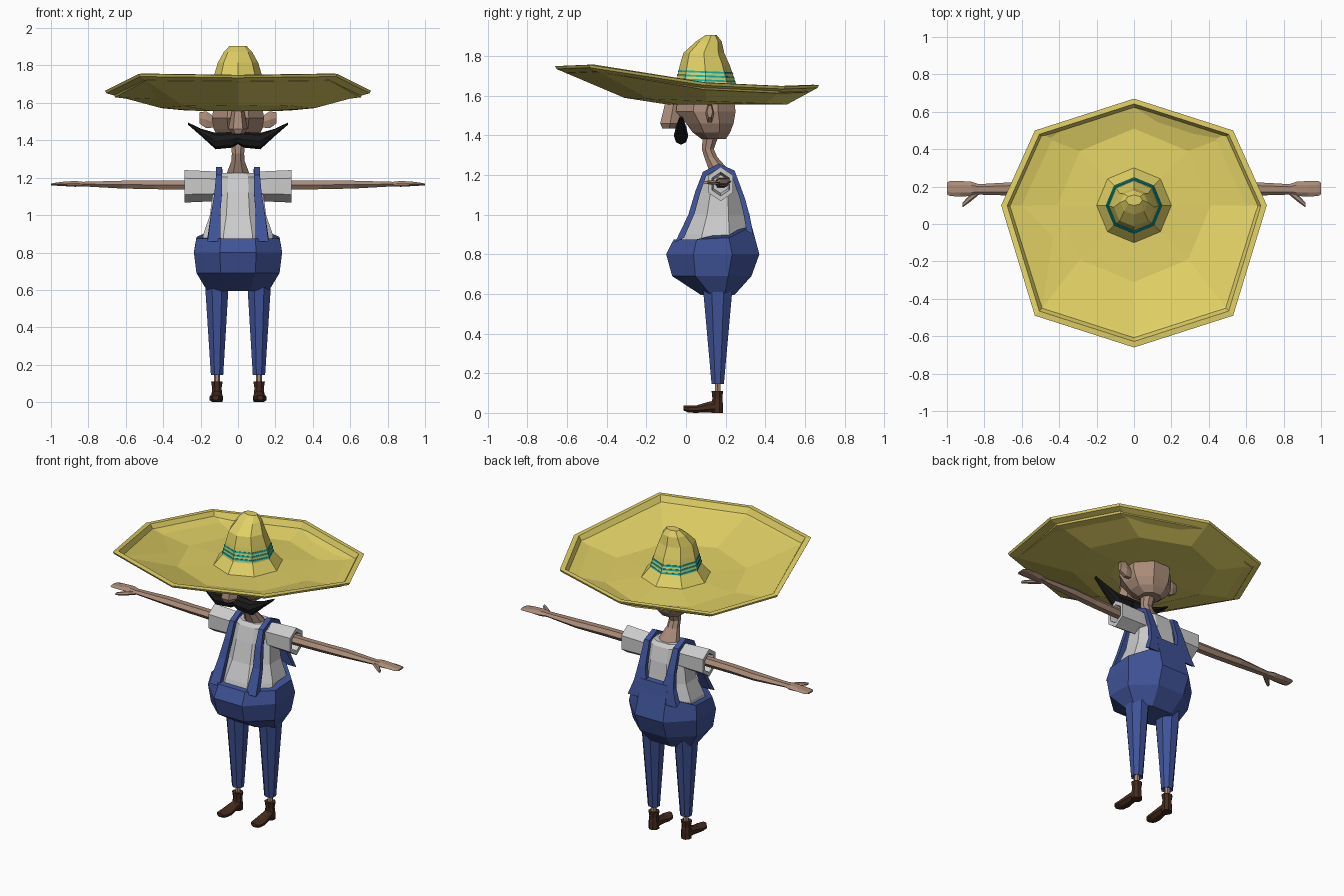
import bpy, bmesh
from math import pi, sin, cos


def material(name, rgb):
    m = bpy.data.materials.new(name)
    m.diffuse_color = (*rgb, 1)
    return m


STRAW = material("straw", (0.75, 0.63, 0.13))
TEAL = material("teal", (0.0, 0.5, 0.5))
DENIM = material("denim", (0.05, 0.085, 0.31))
SKIN = material("skin", (0.40, 0.26, 0.19))
LEATHER = material("leather", (0.06, 0.025, 0.013))
BLACK = material("black", (0.01, 0.01, 0.01))


def ring(axis, c, a, b, n=8, flat=False):
    """n-gon across an axis; flat puts faces (not corners) on the main axes."""
    off = pi / n if flat else 0
    k = 1 / cos(pi / n) if flat else 1
    pts = []
    for i in range(n):
        t = 2 * pi * i / n + off
        u, v = a * k * cos(t), b * k * sin(t)
        d = {"x": (0, u, v), "y": (u, 0, v), "z": (u, v, 0)}[axis]
        pts.append(tuple(c[j] + d[j] for j in range(3)))
    return pts


def loft(name, rings, mat=None, mirror=False, caps=(True, True)):
    bm = bmesh.new()
    vs = [[bm.verts.new(p) for p in r] for r in rings]
    n = len(vs[0])
    for r, s in zip(vs, vs[1:]):
        for i in range(n):
            j = (i + 1) % n
            bm.faces.new((r[i], r[j], s[j], s[i]))
    if caps[0]:
        bm.faces.new(vs[0][::-1])
    if caps[1]:
        bm.faces.new(vs[-1])
    bmesh.ops.recalc_face_normals(bm, faces=bm.faces)
    me = bpy.data.meshes.new(name)
    bm.to_mesh(me)
    bm.free()
    ob = bpy.data.objects.new(name, me)
    bpy.context.collection.objects.link(ob)
    if mat:
        me.materials.append(mat)
    if mirror:
        ob.modifiers.new("mirror", "MIRROR")
    return ob


# Hat: brim underside, rim lip, brim top and crown in one skin
half = [(0.71, 0.1, 1.665), (0.53, 0.5, 1.647), (0, 0.67, 1.653),
        (0, -0.66, 1.748), (0.53, -0.49, 1.755)]
rim_pts = half[:3] + [(-0.53, 0.5, 1.647), (-0.71, 0.1, 1.665),
                      (-0.53, -0.49, 1.755)] + half[3:]


def rim(s, dz):
    return [(x * s, 0.05 + (y - 0.05) * s, z + dz) for x, y, z in rim_pts]


def middle(dz):
    return [(x, y, z - 0.04 * (y - 0.1) + dz)
            for x, y, z in ring("z", (0, 0.1, 1.572), 0.41, 0.41)]


crown = [(0.10, 1.605, 0.20, 0.20), (0.10, 1.665, 0.15, 0.15),
         (0.095, 1.75, 0.127, 0.127), (0.09, 1.815, 0.108, 0.103),
         (0.115, 1.873, 0.075, 0.065), (0.127, 1.905, 0.045, 0.028)]
loft("hat",
     [ring("z", (0, 0.1, 1.556), 0.2, 0.2), middle(0), rim(0.99, -0.014), rim(1, 0),
      rim(0.955, 0.002), rim(0.925, -0.035), middle(0.028)]
     + [ring("z", (0, y, z), a, b) for y, z, a, b in crown], STRAW)

# Hat bands
for i in range(3):
    z = 1.672 + 0.021 * i
    r = 0.153 - (z - 1.665) * 0.27
    loft("hat_band", [[(x, y, h - 0.04 * (y - 0.1)) for x, y, h in ring("z", (0, 0.099, z + d), q, q)]
                      for d, q in ((0, r - 0.01), (0, r), (0.009, r - 0.002), (0.009, r - 0.012))],
         TEAL, caps=(False, False))

# Head, nose, ears, neck
loft("head", [ring("z", (0, y, z), a, b, 8, True) for y, z, a, b in (
    (0.14, 1.38, 0.06, 0.06), (0.128, 1.415, 0.105, 0.095), (0.12, 1.46, 0.13, 0.12),
    (0.10, 1.52, 0.14, 0.15), (0.10, 1.60, 0.125, 0.14))], SKIN)
loft("nose", [ring("z", (0, y, z), a, b, 6) for y, z, a, b in (
    (-0.085, 1.435, 0.03, 0.04), (-0.08, 1.46, 0.052, 0.058), (-0.06, 1.57, 0.03, 0.05))], SKIN)
loft("ear", [ring("x", (x, 0.12, z), a, b, 6) for x, z, a, b in (
    (0.12, 1.495, 0.018, 0.03), (0.17, 1.51, 0.023, 0.052), (0.207, 1.52, 0.014, 0.034))],
     SKIN, True)
loft("neck", [ring("z", (0, y, z), a, b, 8, True) for y, z, a, b in (
    (0.17, 1.19, 0.08, 0.07), (0.165, 1.225, 0.06, 0.05), (0.125, 1.29, 0.035, 0.033),
    (0.11, 1.33, 0.033, 0.03), (0.125, 1.40, 0.04, 0.04))], SKIN)

# Moustache
loft("moustache", [ring("x", (x, -0.025, z), a, b, 8) for x, z, a, b in (
    (0, 1.41, 0.03, 0.03), (0.03, 1.403, 0.036, 0.042), (0.12, 1.396, 0.036, 0.044),
    (0.195, 1.441, 0.027, 0.02), (0.267, 1.489, 0.010, 0.006))],
     BLACK, True, caps=(False, True))

# Shirt body and sleeves
loft("shirt", [ring("z", (0, y, z), a, b, 8, True) for y, z, a, b in (
    (0.14, 0.84, 0.195, 0.175), (0.15, 0.90, 0.185, 0.165), (0.16, 1.0, 0.15, 0.13),
    (0.168, 1.12, 0.135, 0.105), (0.17, 1.205, 0.13, 0.08), (0.17, 1.225, 0.10, 0.06))])
loft("sleeve", [ring("x", (x, 0.175, 1.154), a, b, 6, True) for x, a, b in (
    (0.08, 0.06, 0.065), (0.15, 0.062, 0.07), (0.285, 0.062, 0.075),
    (0.285, 0.044, 0.052), (0.20, 0.036, 0.04))], None, True)

# Arms, hands and thumbs
loft("arm", [ring("x", (x, y, z), a, b, 6) for x, y, z, a, b in (
    (0.15, 0.175, 1.16, 0.033, 0.03), (0.45, 0.18, 1.162, 0.034, 0.027),
    (0.62, 0.188, 1.163, 0.037, 0.024), (0.83, 0.185, 1.166, 0.028, 0.014),
    (0.87, 0.188, 1.167, 0.038, 0.018), (0.93, 0.188, 1.167, 0.042, 0.014),
    (0.985, 0.19, 1.165, 0.04, 0.008), (1.0, 0.19, 1.164, 0.03, 0.005))], SKIN, True)
loft("thumb", [ring("x", (x, y, 1.162), a, b, 6) for x, y, a, b in (
    (0.83, 0.172, 0.016, 0.01), (0.88, 0.135, 0.02, 0.012), (0.918, 0.10, 0.012, 0.008))],
     SKIN, True)

# Overalls: baggy hips with a waist that rises at the back
waist = [(x, y, z + max(0, y - 0.2) * 0.5) for x, y, z in
         ring("z", (0, 0.135, 0.875), 0.222, 0.197, 8, True)]
loft("overall_hips", [ring("z", (0, y, z), a, b, 8, True) for y, z, a, b in (
    (0.16, 0.595, 0.165, 0.085), (0.13, 0.69, 0.222, 0.20), (0.135, 0.80, 0.236, 0.235))]
     + [waist], DENIM)
loft("overall_leg", [ring("z", (x, y, z), a, b, 8, True) for x, y, z, a, b in (
    (0.113, 0.16, 0.64, 0.062, 0.076), (0.113, 0.16, 0.58, 0.06, 0.07),
    (0.112, 0.16, 0.145, 0.033, 0.031), (0.112, 0.16, 0.155, 0.02, 0.02))], DENIM, True)


# Straps and back panel: flat bands following the torso
def band(name, path):
    rings = []
    for x, y, z, w in path:
        yi, zi = y + (0.17 - y) * 0.2, z + (1.05 - z) * 0.12
        rings.append([(x - w / 2, y, z), (x + w / 2, y, z),
                      (x + w / 2, yi, zi), (x - w / 2, yi, zi)])
    return loft(name, rings, DENIM, True)


band("overall_strap", [
    (0.128, -0.055, 0.86, 0.07), (0.12, 0.012, 1.0, 0.05), (0.106, 0.048, 1.12, 0.04),
    (0.101, 0.085, 1.215, 0.033), (0.101, 0.165, 1.257, 0.033), (0.101, 0.245, 1.222, 0.035),
    (0.10, 0.298, 1.08, 0.05), (0.095, 0.322, 0.99, 0.085), (0.09, 0.338, 0.90, 0.16)])
band("overall_back", [(0.045, 0.318, 1.01, 0.09), (0.05, 0.34, 0.90, 0.10)])

# Ankles and boots
loft("ankle", [ring("z", (0.113, 0.16, z), 0.016, 0.016, 6) for z in (0.09, 0.17)], SKIN, True)
loft("boot_shaft", [ring("z", (0.113, 0.158, z), a, b, 8, True) for z, a, b in (
    (0, 0.029, 0.029), (0.045, 0.028, 0.028), (0.075, 0.025, 0.025), (0.11, 0.031, 0.029))],
     LEATHER, True)
loft("boot_foot", [ring("y", (x, y, (lo + hi) / 2), a, (hi - lo) / 2, 8, True)
                   for x, y, a, lo, hi in (
    (0.113, 0.16, 0.028, 0, 0.065), (0.114, 0.11, 0.03, 0.003, 0.055),
    (0.116, 0.05, 0.037, 0, 0.037), (0.118, 0.01, 0.034, 0.002, 0.036),
    (0.119, -0.012, 0.016, 0.012, 0.036))], LEATHER, True)
